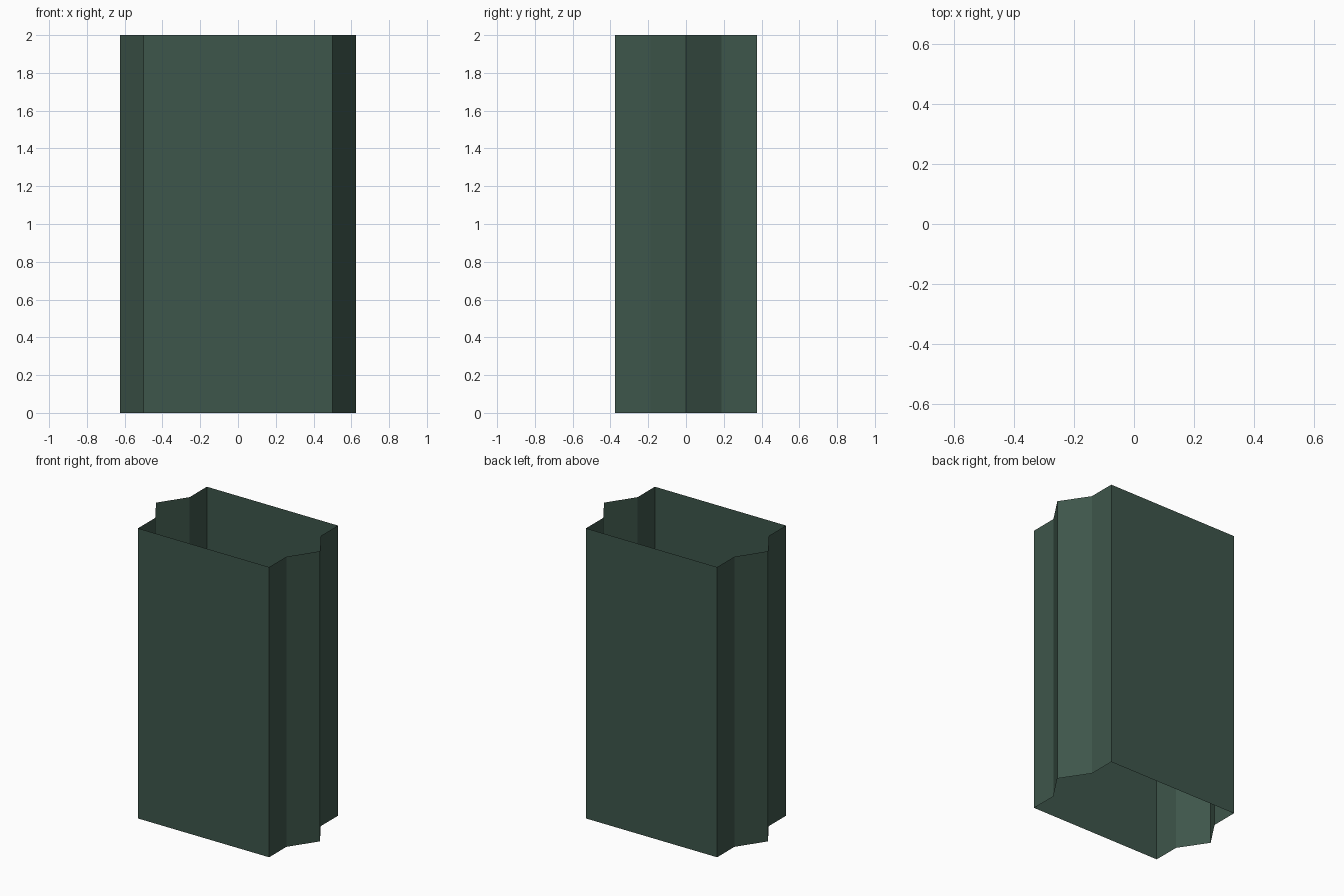
import bpy, bmesh

if "Cube" in bpy.data.objects:
    bpy.data.objects.remove(bpy.data.objects["Cube"])

# Half cross-section of the open sleeve (right side, front to back)
right_side = [(0.5, -0.375), (0.5, -0.1875), (0.625, 0.0),
              (0.5, 0.1875), (0.5, 0.375)]
# Mirror it to close the outline, counter-clockwise seen from above
outline = right_side + [(-x, y) for x, y in reversed(right_side)]
HEIGHT = 2.0

green = bpy.data.materials.new("dark_green")
green.diffuse_color = (0.048, 0.093, 0.070, 1.0)
green.use_nodes = True
green.node_tree.nodes["Principled BSDF"].inputs["Base Color"].default_value = green.diffuse_color

# Thin sleeve wall, open at top and bottom
bm = bmesh.new()
verts = [bm.verts.new((x, y, 0.0)) for x, y in outline]
edges = [bm.edges.new((verts[i], verts[(i + 1) % len(verts)]))
         for i in range(len(verts))]
extruded = bmesh.ops.extrude_edge_only(bm, edges=edges)["geom"]
top = [g for g in extruded if isinstance(g, bmesh.types.BMVert)]
bmesh.ops.translate(bm, verts=top, vec=(0, 0, HEIGHT))

# Point every wall face outward
bm.normal_update()
for face in bm.faces:
    if face.normal.dot(face.calc_center_median() * 1.0) < 0 and abs(face.normal.z) < 0.01:
        face.normal_flip()

mesh = bpy.data.meshes.new("sleeve_wall")
bm.to_mesh(mesh)
bm.free()
mesh.materials.append(green)
sleeve = bpy.data.objects.new("sleeve_wall", mesh)
bpy.context.collection.objects.link(sleeve)
